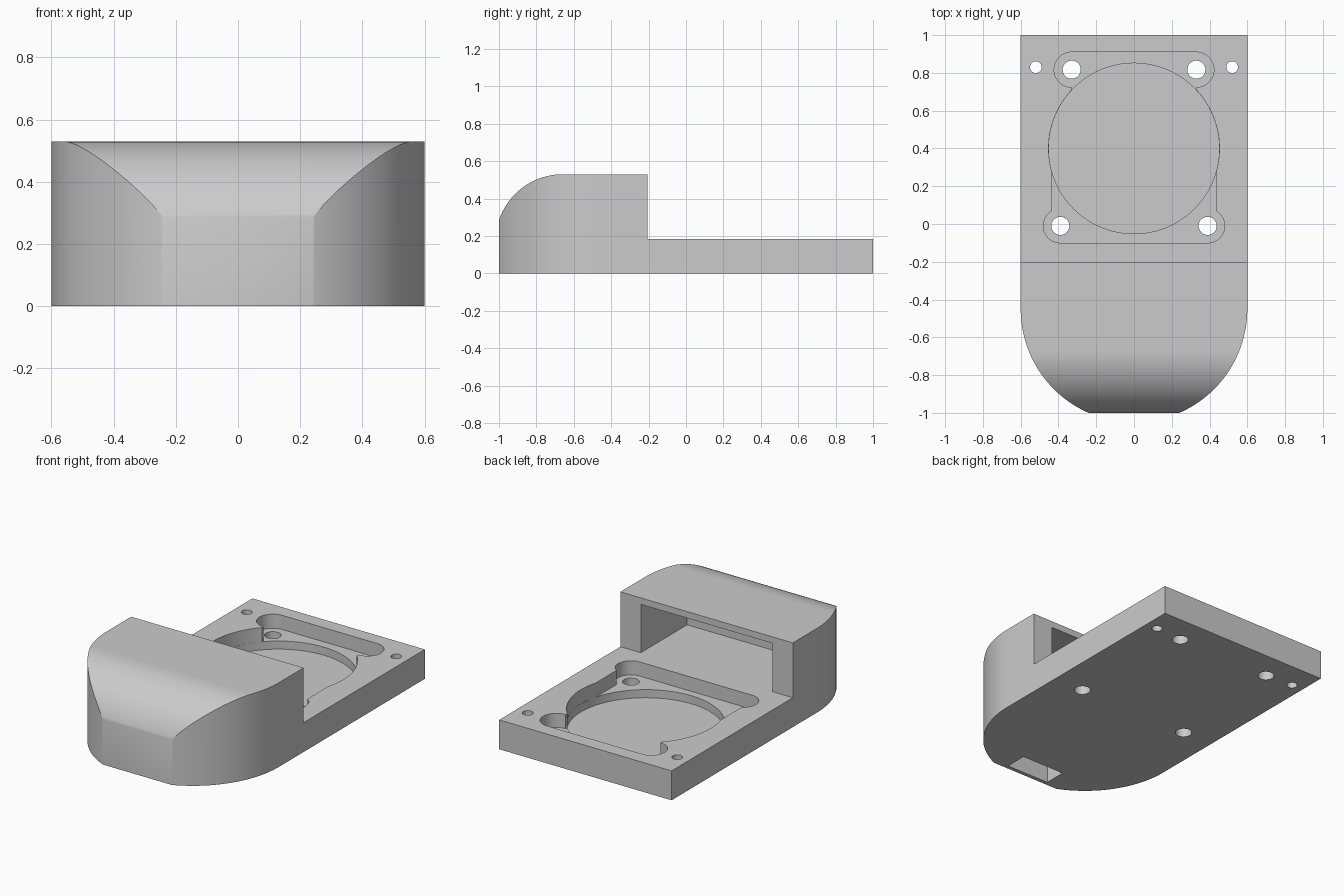
import bpy, bmesh
from math import cos, sin, radians
from mathutils import Vector

cube = bpy.data.objects.get("Cube")
if cube:
    bpy.data.objects.remove(cube, do_unlink=True)

grey = bpy.data.materials.new("plain_grey")
grey.use_nodes = True
grey.diffuse_color = (0.6, 0.6, 0.6, 1)
grey.node_tree.nodes["Principled BSDF"].inputs["Base Color"].default_value = (0.6, 0.6, 0.6, 1)


def arc(cx, cy, r, start, end, steps=24):
    """Points along an arc, angles in degrees."""
    angles = [radians(start + (end - start) * i / steps) for i in range(steps + 1)]
    return [(cx + r * cos(a), cy + r * sin(a)) for a in angles]


def circle(cx, cy, r, steps=48):
    return arc(cx, cy, r, 0, 360, steps)[:-1]


def rect(x0, x1, y0, y1):
    return [(x0, y0), (x1, y0), (x1, y1), (x0, y1)]


def prism(name, points, low, high, axis="z"):
    """Extrude a closed outline along z, or a (y, z) outline along x."""
    bm = bmesh.new()
    if axis == "z":
        verts = [bm.verts.new((a, b, low)) for a, b in points]
        shift = Vector((0, 0, high - low))
    else:
        verts = [bm.verts.new((low, a, b)) for a, b in points]
        shift = Vector((high - low, 0, 0))
    face = bm.faces.new(verts)
    top = bmesh.ops.extrude_face_region(bm, geom=[face])
    moved = [v for v in top["geom"] if isinstance(v, bmesh.types.BMVert)]
    bmesh.ops.translate(bm, verts=moved, vec=shift)
    bmesh.ops.recalc_face_normals(bm, faces=bm.faces)
    mesh = bpy.data.meshes.new(name)
    bm.to_mesh(mesh)
    bm.free()
    mesh.materials.append(grey)
    obj = bpy.data.objects.new(name, mesh)
    bpy.context.collection.objects.link(obj)
    return obj


def combine(target, cutter, operation="DIFFERENCE"):
    """Apply a boolean and discard the helper."""
    cutter.hide_render = True
    mod = target.modifiers.new("cut", "BOOLEAN")
    mod.operation = operation
    mod.solver = "EXACT"
    mod.object = cutter
    bpy.context.view_layer.objects.active = target
    bpy.ops.object.modifier_apply(modifier=mod.name)
    bpy.data.objects.remove(cutter, do_unlink=True)


PLATE = 0.185   # plate top
LEDGE = 0.096   # upper pocket floor
FLOOR = 0.045   # round pocket floor

# Body: stepped side profile with a curved nose, trimmed to a round-ended plan
side = [(1, 0), (1, PLATE), (-0.205, PLATE), (-0.205, 0.53)]
side += arc(-0.66, 0.172, 0.358, 90, 161.6, 32)
side += [(-1, 0)]
body = prism("mount_housing", side, -0.7, 0.7, "x")
plan = [(0.6, 1.1), (-0.6, 1.1)] + arc(0, -0.45, 0.6, 180, 360, 96)
combine(body, prism("plan_trim", plan, -0.2, 1), "INTERSECT")

# Cavity in the raised head, open to the back
combine(body, prism("head_cavity", rect(-0.458, 0.458, -0.665, -0.1), PLATE, 0.489))

# Slot under the nose
combine(body, prism("nose_slot", rect(-0.15, 0.15, -0.975, -0.835), -0.1, PLATE))

# Shallow pocket: half outline with two ears, mirrored
half = arc(0.39, -0.01, 0.09, -85, 60)
half += arc(0, 0.4, 0.452, -15.8, 43.1)
half += arc(0.33, 0.817, 0.093, -90, 90)
pocket = half + [(-x, y) for x, y in reversed(half)]
combine(body, prism("eared_pocket", pocket, LEDGE, 0.4))

# Deeper round pocket
combine(body, prism("round_pocket", circle(0, 0.4, 0.4515, 96), FLOOR, 0.4))

# Through holes for screws
for x, y, r in ((0.33, 0.817, 0.048), (0.39, -0.01, 0.048), (0.52, 0.83, 0.031)):
    for s in (-1, 1):
        combine(body, prism("screw_hole", circle(s * x, y, r, 32), -0.1, 0.4))

# Smooth curved walls, sharp edges elsewhere
bpy.ops.object.select_all(action="DESELECT")
body.select_set(True)
bpy.context.view_layer.objects.active = body
bpy.ops.object.shade_smooth_by_angle(angle=radians(25))
